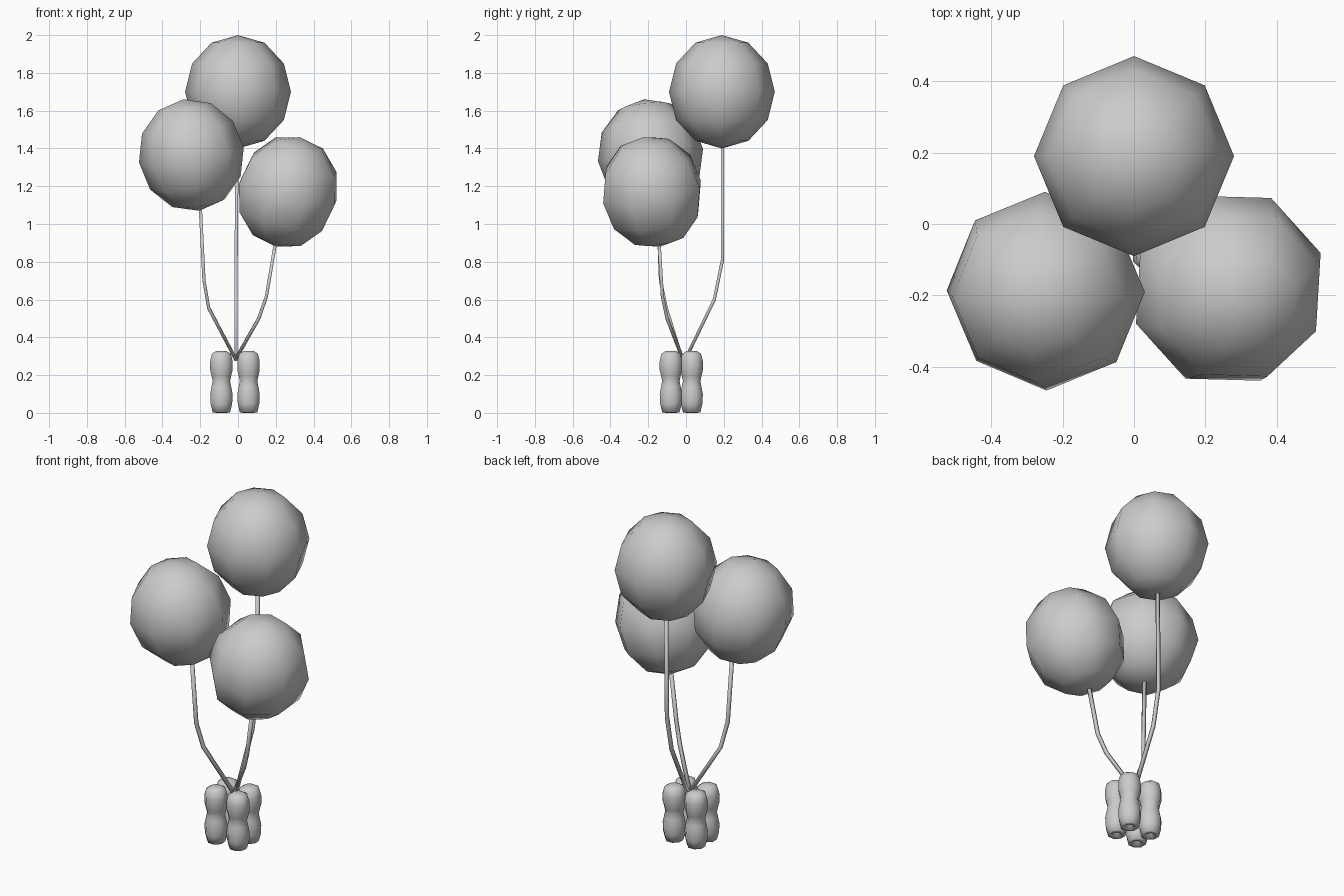
import bpy, bmesh, math
from mathutils import Vector, Matrix

if "Cube" in bpy.data.objects:
    bpy.data.objects.remove(bpy.data.objects["Cube"])

grey = bpy.data.materials.new("light grey")
grey.diffuse_color = (0.6, 0.6, 0.6, 1)
grey.use_nodes = True
grey.node_tree.nodes["Principled BSDF"].inputs["Base Color"].default_value = grey.diffuse_color


def finish(name, bm):
    bmesh.ops.recalc_face_normals(bm, faces=bm.faces)
    for f in bm.faces:
        f.smooth = True
    me = bpy.data.meshes.new(name)
    bm.to_mesh(me)
    bm.free()
    me.materials.append(grey)
    ob = bpy.data.objects.new(name, me)
    bpy.context.collection.objects.link(ob)
    return ob


def balloon(name, centre, axis, spin):
    """Low-poly ellipsoid whose pole points along axis."""
    bm = bmesh.new()
    bmesh.ops.create_uvsphere(bm, u_segments=8, v_segments=6, radius=1)
    tilt = Vector((0, 0, 1)).rotation_difference(Vector(axis)).to_matrix().to_4x4()
    mat = (Matrix.Translation(centre) @ tilt
           @ Matrix.Rotation(math.radians(spin), 4, 'Z')
           @ Matrix.Diagonal((0.28, 0.28, 0.3, 1)))
    bm.transform(mat)
    finish(name, bm)


def string(name, points, radius=0.012, sides=4):
    """Tube through the given points."""
    bm = bmesh.new()
    pts = [Vector(p) for p in points]
    rings = []
    for i, p in enumerate(pts):
        d = (pts[min(i + 1, len(pts) - 1)] - pts[max(i - 1, 0)]).normalized()
        q = Vector((0, 0, 1)).rotation_difference(d)
        ring = []
        for k in range(sides):
            a = 2 * math.pi * (k + 0.5) / sides
            ring.append(bm.verts.new(p + q @ Vector((math.cos(a) * radius, math.sin(a) * radius, 0))))
        rings.append(ring)
    for a, b in zip(rings, rings[1:]):
        for k in range(sides):
            n = (k + 1) % sides
            bm.faces.new((a[k], a[n], b[n], b[k]))
    bm.faces.new(rings[0])
    bm.faces.new(rings[-1])
    finish(name, bm)


def weight(name, x, y, profile, sides=8):
    """Peanut-shaped weight balloon, turned from a profile."""
    bm = bmesh.new()
    rings = []
    for r, z in profile:
        rings.append([bm.verts.new((x + r * math.cos(2 * math.pi * (k + 0.5) / sides),
                                    y + r * math.sin(2 * math.pi * (k + 0.5) / sides), z))
                      for k in range(sides)])
    for a, b in zip(rings, rings[1:]):
        for k in range(sides):
            n = (k + 1) % sides
            bm.faces.new((a[k], a[n], b[n], b[k]))
    bm.faces.new(rings[0])
    bm.faces.new(rings[-1])
    finish(name, bm)


# Three large balloons
balloon("balloon_back", (0, 0.19, 1.7), (0, 0, 1), 0)
balloon("balloon_left", (-0.247, -0.188, 1.365), (-0.042, -0.035, 0.295), 0)
balloon("balloon_right", (0.264, -0.18, 1.17), (0.065, -0.045, 0.29), 20)

# Strings
string("string_back", [(-0.01, -0.005, 0.28), (-0.01, 0.15, 0.6), (-0.01, 0.193, 0.81), (-0.005, 0.193, 1.43)])
string("string_left", [(-0.01, -0.02, 0.28), (-0.155, -0.105, 0.555), (-0.18, -0.135, 0.7), (-0.2, -0.15, 1.1)])
string("string_right", [(-0.015, -0.015, 0.28), (0.11, -0.1, 0.5), (0.15, -0.125, 0.615), (0.2, -0.143, 0.91)])

# Cluster of four weights at the bottom
profile = [(0.018, 0.02), (0.03, 0.0), (0.05, 0.003), (0.062, 0.05), (0.064, 0.1),
           (0.056, 0.14), (0.05, 0.168), (0.056, 0.195), (0.064, 0.225), (0.064, 0.275),
           (0.054, 0.313), (0.03, 0.327)]
for sx, side in ((-1, "left"), (1, "right")):
    for sy, end in ((-1, "front"), (1, "back")):
        weight("weight_%s_%s" % (end, side), -0.016 + sx * 0.072, -0.025 + sy * 0.055, profile)
